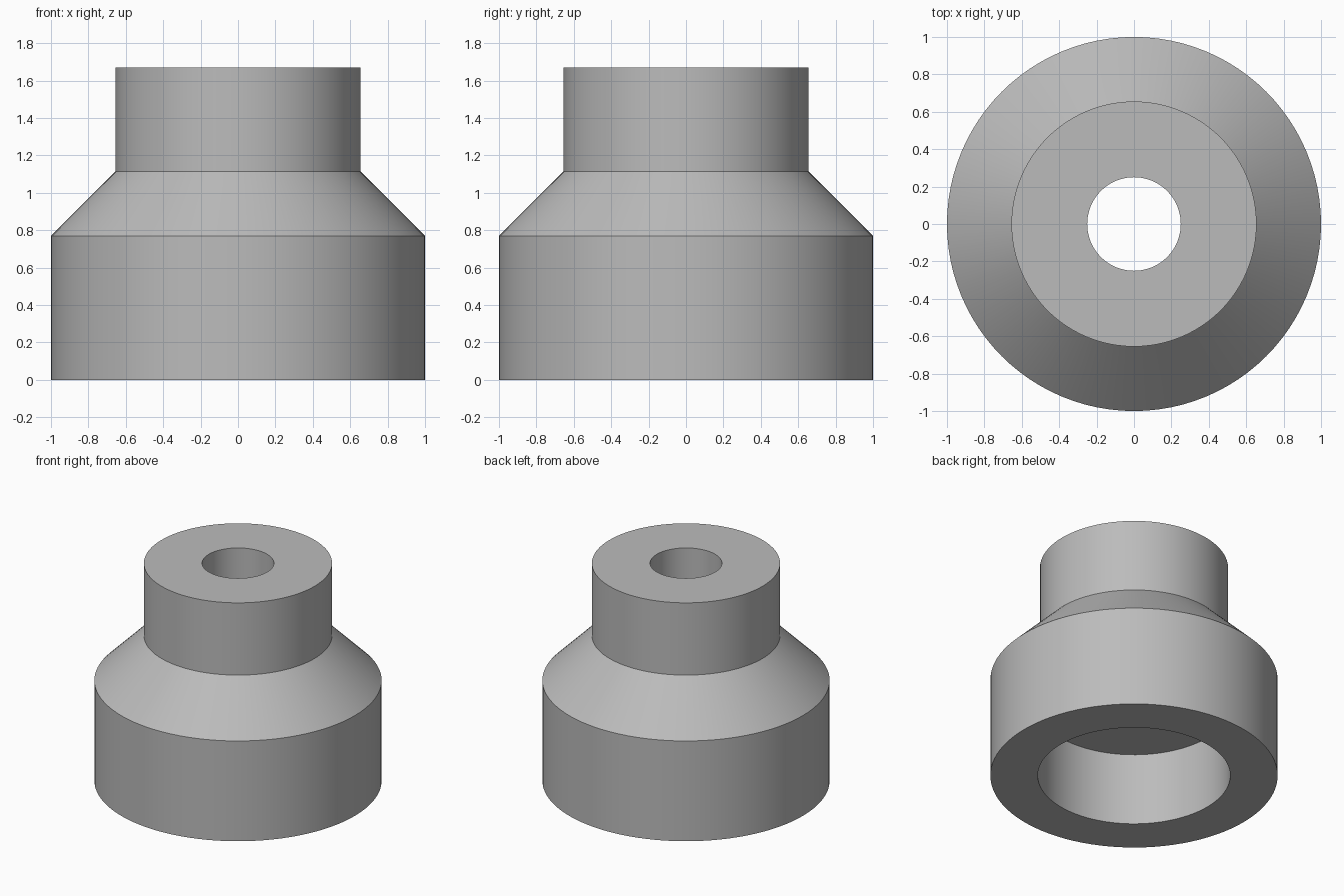
import bpy
import bmesh
import math

cube = bpy.data.objects.get("Cube")
if cube:
    bpy.data.objects.remove(cube, do_unlink=True)

SEGMENTS = 96

# Plain grey material
grey = bpy.data.materials.new("plain_grey")
grey.use_nodes = True
colour = (0.5, 0.5, 0.5, 1)
grey.diffuse_color = colour
grey.node_tree.nodes["Principled BSDF"].inputs["Base Color"].default_value = colour


def lathe(name, profile, material):
    """Spin a closed (radius, height) profile around the z axis."""
    bm = bmesh.new()
    verts = [bm.verts.new((r, 0, z)) for r, z in profile]
    edges = [bm.edges.new((v, verts[i - 1])) for i, v in enumerate(verts)]
    bmesh.ops.spin(bm, geom=verts + edges, cent=(0, 0, 0), axis=(0, 0, 1),
                   angle=math.tau, steps=SEGMENTS, use_merge=True)
    bmesh.ops.remove_doubles(bm, verts=bm.verts, dist=0.0001)
    bmesh.ops.recalc_face_normals(bm, faces=bm.faces)
    mesh = bpy.data.meshes.new(name)
    bm.to_mesh(mesh)
    bm.free()
    mesh.materials.append(material)
    obj = bpy.data.objects.new(name, mesh)
    bpy.context.collection.objects.link(obj)
    return obj


# Stepped collar: wide base, sloped shoulder, neck, through bore, wide socket below
collar = lathe("stepped_collar", [
    (1.0, 0), (1.0, 0.77), (0.655, 1.115), (0.655, 1.67),
    (0.25, 1.67), (0.25, 0.555), (0.67, 0.555), (0.67, 0),
], grey)

bpy.ops.object.select_all(action='DESELECT')
collar.select_set(True)
bpy.context.view_layer.objects.active = collar
bpy.ops.object.shade_smooth_by_angle(angle=math.radians(30))
